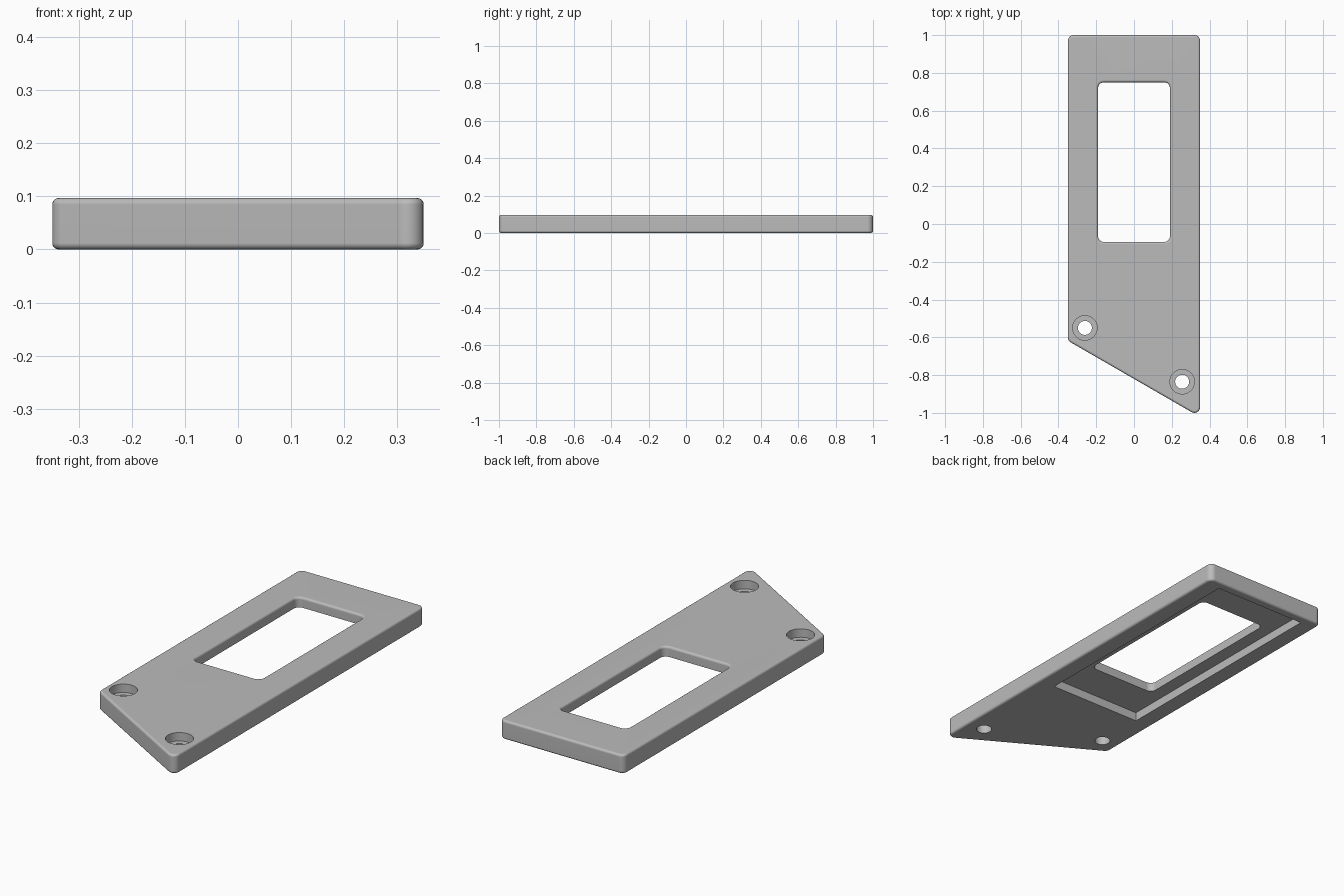
import bpy, bmesh
from math import cos, sin, pi, tau
from mathutils import Vector

cube = bpy.data.objects.get("Cube")
if cube:
    bpy.data.objects.remove(cube)

HEIGHT = 0.097
FILLET = 0.012
CORNER = 0.03
POCKET = 0.045
STEPS = 6

grey = bpy.data.materials.new("plain grey")
grey.use_nodes = True
colour = (0.5, 0.5, 0.5, 1)
grey.diffuse_color = colour
grey.node_tree.nodes["Principled BSDF"].inputs["Base Color"].default_value = colour


def rounded(points, radius, offset=0):
    """Counter-clockwise outline with rounded corners, grown by offset."""
    ring = []
    for i, p in enumerate(points):
        p = Vector(p)
        a = (p - Vector(points[i - 1])).normalized()
        b = (Vector(points[(i + 1) % len(points)]) - p).normalized()
        n1, n2 = Vector((a.y, -a.x)), Vector((b.y, -b.x))
        centre = p - (n1 + n2) * radius / (1 + n1.dot(n2))
        for s in range(STEPS + 1):
            t = s / STEPS
            angle = n1.angle(n2)
            n = (n1 * sin((1 - t) * angle) + n2 * sin(t * angle)) / sin(angle)
            ring.append(centre + n * (radius + offset))
    return ring


def circle(x, y, r, count=48):
    return [Vector((x + r * cos(tau * i / count), y + r * sin(tau * i / count)))
            for i in range(count)]


def rectangle(x, y0, y1):
    return [(-x, y0), (x, y0), (x, y1), (-x, y1)]


def loft(name, layers):
    """Solid through a stack of (outline, height) layers."""
    bm = bmesh.new()
    rings = [[bm.verts.new((p.x, p.y, z)) for p in ring] for ring, z in layers]
    count = len(rings[0])
    for low, high in zip(rings, rings[1:]):
        for i in range(count):
            j = (i + 1) % count
            bm.faces.new((low[i], low[j], high[j], high[i]))
    bm.faces.new(rings[0][::-1])
    bm.faces.new(rings[-1])
    mesh = bpy.data.meshes.new(name)
    bm.to_mesh(mesh)
    bm.free()
    obj = bpy.data.objects.new(name, mesh)
    bpy.context.collection.objects.link(obj)
    mesh.materials.append(grey)
    return obj


def cut(target, cutter):
    cutter.hide_render = True
    mod = target.modifiers.new("cut", "BOOLEAN")
    mod.operation = "DIFFERENCE"
    mod.solver = "EXACT"
    mod.object = cutter
    bpy.context.view_layer.objects.active = target
    bpy.ops.object.modifier_apply(modifier=mod.name)
    bpy.data.objects.remove(cutter)


quarter = [i / 4 * pi / 2 for i in range(5)]

# Plate with a slanted front end and filleted rims
outline = [(-0.35, -0.618), (0.35, -1.022), (0.35, 1), (-0.35, 1)]
layers = [(rounded(outline, CORNER, FILLET * (sin(a) - 1)), FILLET * (1 - cos(a)))
          for a in quarter]
layers += [(ring, HEIGHT - z) for ring, z in reversed(layers)]
plate = loft("mounting_plate", layers)

# Window opening, flared by a fillet at the top
window = rectangle(0.19, -0.095, 0.75)
layers = [(rounded(window, CORNER), -0.1)]
layers += [(rounded(window, CORNER, FILLET * (1 - cos(a))),
            HEIGHT - FILLET + FILLET * sin(a)) for a in quarter]
layers.append((rounded(window, CORNER, FILLET), HEIGHT + 0.1))
cut(plate, loft("window_cutter", layers))

# Square-cornered pocket around the window, underneath
pocket = [Vector(p) for p in rectangle(0.26, -0.295, 0.955)]
cut(plate, loft("pocket_cutter", [(pocket, -0.1), (pocket, POCKET)]))

# Counterbored screw holes
for x, y in ((-0.26, -0.55), (0.255, -0.835)):
    floor = HEIGHT - 0.043
    cut(plate, loft("screw_hole_cutter", [
        (circle(x, y, 0.037), -0.1), (circle(x, y, 0.037), floor),
        (circle(x, y, 0.065), floor), (circle(x, y, 0.065), HEIGHT + 0.1)]))

# Smooth fillets, flat faces
bpy.ops.object.select_all(action="DESELECT")
plate.select_set(True)
bpy.context.view_layer.objects.active = plate
bpy.ops.object.shade_smooth_by_angle()
normals = plate.modifiers.new("flat faces", "WEIGHTED_NORMAL")
normals.keep_sharp = True
